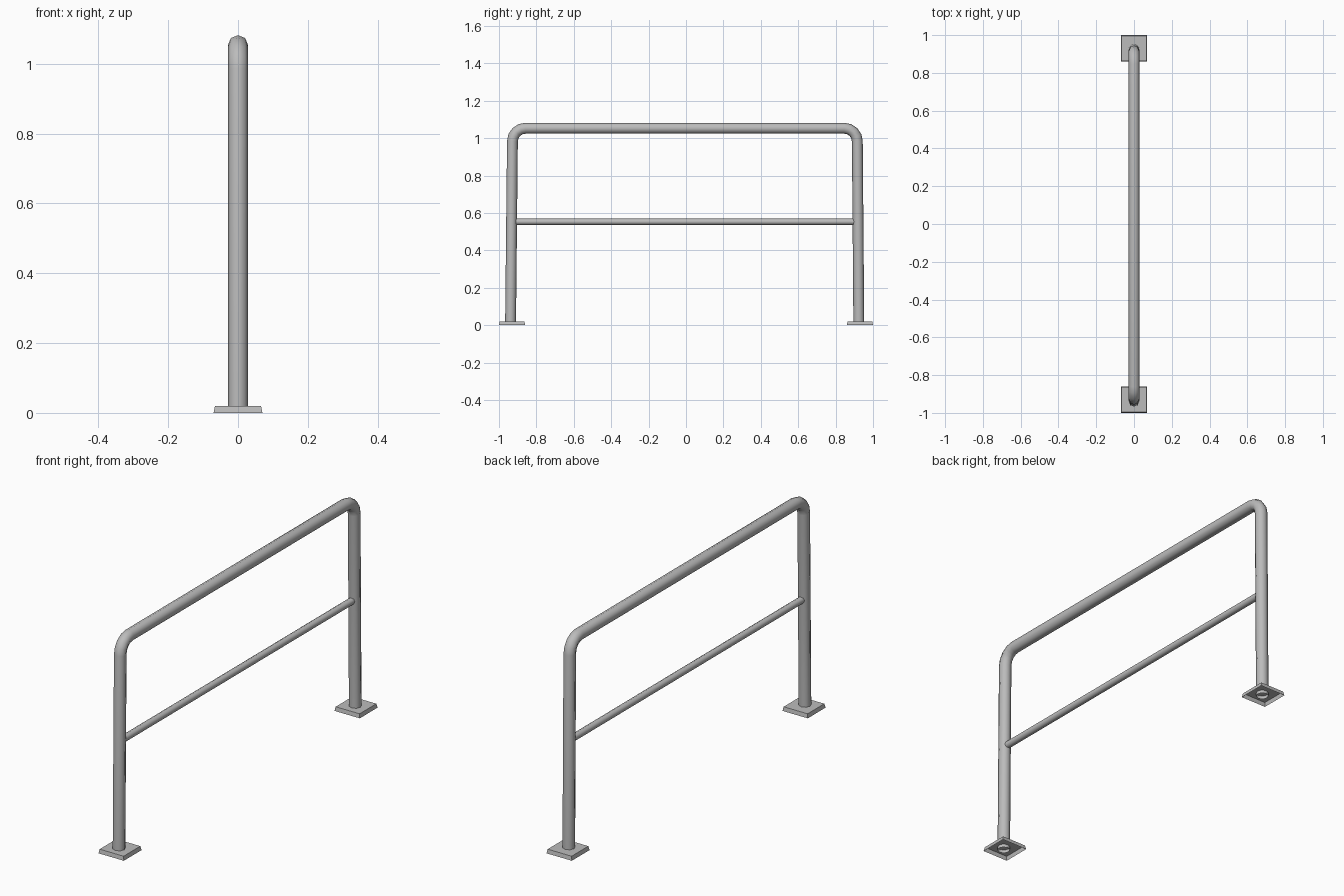
import bpy, bmesh
from math import sin, cos, pi
from mathutils import Vector

if "Cube" in bpy.data.objects:
    bpy.data.objects.remove(bpy.data.objects["Cube"], do_unlink=True)

# One painted steel colour
steel = bpy.data.materials.new("grey_steel")
steel.use_nodes = True
colour = (0.5, 0.5, 0.5, 1)
steel.diffuse_color = colour
steel.node_tree.nodes["Principled BSDF"].inputs["Base Color"].default_value = colour

SIDES = 8


def add_object(name, bm, smooth):
    bmesh.ops.recalc_face_normals(bm, faces=bm.faces)
    mesh = bpy.data.meshes.new(name)
    bm.to_mesh(mesh)
    bm.free()
    mesh.materials.append(steel)
    for face in mesh.polygons:
        face.use_smooth = smooth
    obj = bpy.data.objects.new(name, mesh)
    bpy.context.collection.objects.link(obj)
    return obj


def tube(name, path, radius):
    """Sweep an open eight-sided ring along a path in the YZ plane."""
    points = [Vector((0, y, z)) for y, z in path]
    side = Vector((1, 0, 0))
    bm = bmesh.new()
    rings = []
    for i, p in enumerate(points):
        before = (p - points[i - 1]).normalized() if i > 0 else None
        after = (points[i + 1] - p).normalized() if i < len(points) - 1 else None
        tangent = ((before or after) + (after or before)).normalized()
        normal = side.cross(tangent)
        angles = [2 * pi * k / SIDES for k in range(SIDES)]
        rings.append([bm.verts.new(p + radius * (side * cos(a) + normal * sin(a)))
                      for a in angles])
    for a, b in zip(rings, rings[1:]):
        for k in range(SIDES):
            n = (k + 1) % SIDES
            bm.faces.new((a[k], a[n], b[n], b[k]))
    return add_object(name, bm, True)


def bend(y, z, radius, start, end, steps=4):
    """Points of an arc around (y, z)."""
    angles = [start + (end - start) * i / steps for i in range(steps + 1)]
    return [(y + radius * cos(a), z + radius * sin(a)) for a in angles]


# Main hoop: slightly splayed legs, rounded corners, top rail
BEND = 0.07
TOP = 1.053
path = [(-0.938, 0.004)]
path += bend(-0.928 + BEND, TOP - BEND, BEND, pi, pi / 2)
path += bend(0.916 - BEND, TOP - BEND, BEND, pi / 2, 0)
path += [(0.924, 0.004)]
tube("hoop_rail", path, 0.029)

# Thin middle rail
tube("middle_rail", [(-0.91, 0.553), (0.898, 0.553)], 0.017)

# Foot plates: shallow tapered trays, open underneath
for name, y in (("front_foot_plate", -0.93), ("back_foot_plate", 0.93)):
    bm = bmesh.new()
    bmesh.ops.create_cube(bm, size=1)
    bottom = [f for f in bm.faces if f.normal.z < -0.5]
    bmesh.ops.delete(bm, geom=bottom, context='FACES_ONLY')
    for v in bm.verts:
        width = 0.132 if v.co.z > 0 else 0.14
        v.co = Vector((v.co.x * width, y + v.co.y * width, 0.02 * (v.co.z + 0.5)))
    add_object(name, bm, False)
